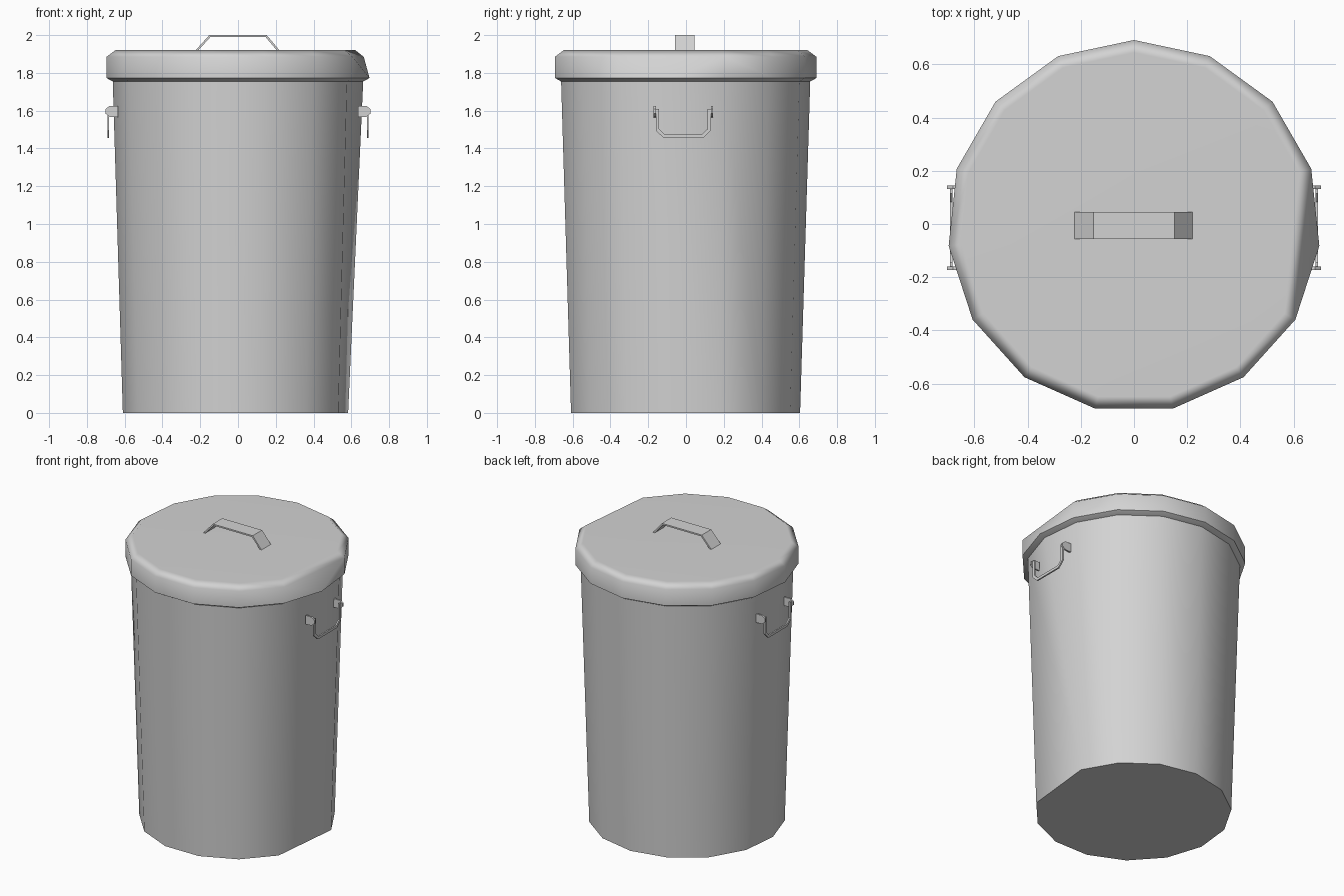
import bpy, bmesh, math
from mathutils import Vector

cube = bpy.data.objects.get("Cube")
if cube:
    bpy.data.objects.remove(cube)

SIDES = 15
CENTRE_Y = -0.009
DENT = 4  # the side where some rings lose a corner

metal = bpy.data.materials.new("grey_metal")
metal.use_nodes = True
grey = (0.65, 0.65, 0.65, 1)
metal.diffuse_color = grey
metal.node_tree.nodes["Principled BSDF"].inputs["Base Color"].default_value = grey


def finish(name, bm, angle):
    bmesh.ops.recalc_face_normals(bm, faces=bm.faces)
    mesh = bpy.data.meshes.new(name)
    bm.to_mesh(mesh)
    bm.free()
    mesh.materials.append(metal)
    obj = bpy.data.objects.new(name, mesh)
    bpy.context.collection.objects.link(obj)
    bpy.ops.object.select_all(action="DESELECT")
    obj.select_set(True)
    bpy.context.view_layer.objects.active = obj
    bpy.ops.object.shade_smooth_by_angle(angle=math.radians(angle))
    return obj


def turned(name, profile, cap_first, cap_last, angle):
    """Loft rings of (radius, height, dented) around the vertical axis."""
    bm = bmesh.new()
    rings, welds = [], {}
    for radius, z, dented in profile:
        ring = []
        for i in range(SIDES):
            a = math.pi / 2 - i * math.tau / SIDES
            ring.append(bm.verts.new((radius * math.cos(a),
                                      CENTRE_Y + radius * math.sin(a), z)))
        if dented:
            welds[ring[DENT]] = ring[DENT - 1]
        rings.append(ring)
    for low, high in zip(rings, rings[1:]):
        for i in range(SIDES):
            j = (i + 1) % SIDES
            bm.faces.new((low[i], low[j], high[j], high[i]))
    if cap_first:
        bm.faces.new(rings[0])
    if cap_last:
        bm.faces.new(rings[-1])
    bmesh.ops.weld_verts(bm, targetmap=welds)
    return finish(name, bm, angle)


def plate(name, outline, depth, angle=30):
    """Extrude a closed outline of points along a depth vector."""
    bm = bmesh.new()
    face = bm.faces.new([bm.verts.new(p) for p in outline])
    made = bmesh.ops.extrude_face_region(bm, geom=[face])["geom"]
    moved = [v for v in made if isinstance(v, bmesh.types.BMVert)]
    bmesh.ops.translate(bm, verts=moved, vec=Vector(depth))
    return finish(name, bm, angle)


# Tapered bin and its rolled lid
turned("bin_body", [(0.613, 0, True), (0.667, 1.765, False)], True, False, 40)
lid = turned("lid", [(0.655, 1.755, False), (0.668, 1.755, False),
                     (0.70, 1.773, False), (0.70, 1.885, True),
                     (0.653, 1.92, True)], False, True, 60)
weighted = lid.modifiers.new("flat_top_shading", "WEIGHTED_NORMAL")
weighted.keep_sharp = True

# Bent strap handle on the lid
outer = [(-0.224, 1.92), (-0.152, 2.0), (0.152, 2.0), (0.219, 1.92)]
inner = [(0.205, 1.92), (0.146, 1.99), (-0.146, 1.99), (-0.21, 1.92)]
plate("lid_handle", [(x, -0.057, z) for x, z in outer + inner], (0, 0.102, 0))

# Hanging bail and two brackets on each side
bail_out = [(-0.16, 1.61), (-0.16, 1.495), (-0.118, 1.455),
            (0.09, 1.455), (0.132, 1.495), (0.132, 1.61)]
bail_in = [(0.114, 1.61), (0.114, 1.503), (0.083, 1.473),
           (-0.111, 1.473), (-0.142, 1.503), (-0.142, 1.61)]
lug = [(0.635, 1.565), (0.68, 1.567), (0.702, 1.585),
       (0.702, 1.608), (0.68, 1.625), (0.635, 1.625)]
for side, label in ((1, "left"), (-1, "right")):
    plate(label + "_bail", [(side * 0.682, y, z) for y, z in bail_out + bail_in],
          (side * 0.01, 0, 0))
    for y, place in ((-0.172, "front"), (0.132, "back")):
        plate(f"{label}_{place}_bracket", [(side * x, y, z) for x, z in lug],
              (0, 0.012, 0))
